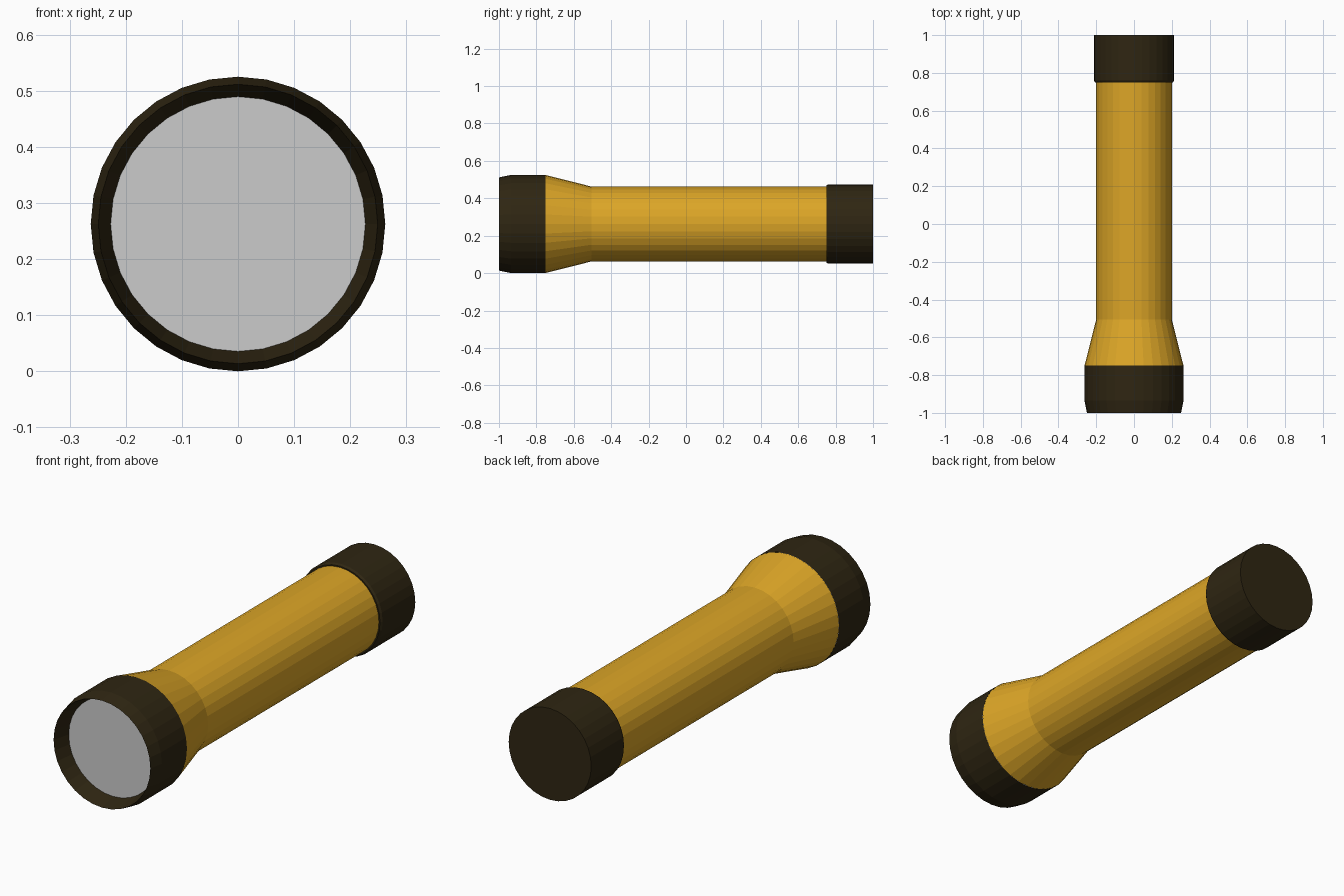
import bpy
import bmesh
from math import sin, cos, tau

if "Cube" in bpy.data.objects:
    bpy.data.objects.remove(bpy.data.objects["Cube"])

SIDES = 32
CENTRE_Z = 0.2625


def material(name, rgb):
    mat = bpy.data.materials.new(name)
    mat.diffuse_color = (*rgb, 1)
    mat.use_nodes = True
    mat.node_tree.nodes["Principled BSDF"].inputs["Base Color"].default_value = mat.diffuse_color
    return mat


def lathe(name, profile, mat=None, cap_first=False, cap_last=False):
    """Spin (y, radius) points, listed front to back on the outside, around the y axis."""
    bm = bmesh.new()
    rings = []
    for y, r in profile:
        rings.append([bm.verts.new((r * sin(tau * i / SIDES), y,
                                    CENTRE_Z + r * cos(tau * i / SIDES)))
                      for i in range(SIDES)])
    for a, b in zip(rings, rings[1:]):
        for i in range(SIDES):
            j = (i + 1) % SIDES
            bm.faces.new((a[i], a[j], b[j], b[i]))
    if cap_first:
        bm.faces.new(rings[0][::-1])
    if cap_last:
        bm.faces.new(rings[-1])
    mesh = bpy.data.meshes.new(name)
    bm.to_mesh(mesh)
    bm.free()
    obj = bpy.data.objects.new(name, mesh)
    bpy.context.collection.objects.link(obj)
    if mat:
        mesh.materials.append(mat)
    # Make sure the faces point away from the axis / towards the front
    return obj


yellow = material("yellow_plastic", (0.72, 0.38, 0.02))
black = material("dark_rubber", (0.028, 0.019, 0.006))

# Straight handle flaring out to the head
lathe("body", [(-0.75, 0.262), (-0.505, 0.2), (0.75, 0.2)], yellow)

# Head ring with a bevelled lip sloping in to the lens
lathe("head_ring", [(-0.92, 0.227), (-1.0, 0.249), (-0.935, 0.2625), (-0.75, 0.2625)], black)

# Recessed flat lens
lathe("lens", [(-0.92, 0.227)], cap_first=True)

# Tail cap with a small bevel on its front edge
lathe("tail_cap", [(0.75, 0.2), (0.75, 0.206), (0.76, 0.2125), (1.0, 0.2125)],
      black, cap_last=True)

# Consistent outward normals on the open shells
for obj in bpy.context.collection.objects:
    bm = bmesh.new()
    bm.from_mesh(obj.data)
    bm.normal_update()
    for f in bm.faces:
        c = f.calc_center_median()
        out = f.normal.x * c.x + f.normal.z * (c.z - CENTRE_Z)
        inner_lip = obj.name == "head_ring" and max(v.co.y for v in f.verts) < -0.91 \
            and min((v.co.x ** 2 + (v.co.z - CENTRE_Z) ** 2) ** 0.5 for v in f.verts) < 0.24
        if len(f.verts) > 4:
            wrong = f.normal.y * c.y < 0
        elif abs(f.normal.y) > 0.99:
            wrong = f.normal.y > 0
        else:
            wrong = (out > 0) if inner_lip else (out < 0)
        if wrong:
            f.normal_flip()
    bm.to_mesh(obj.data)
    bm.free()
